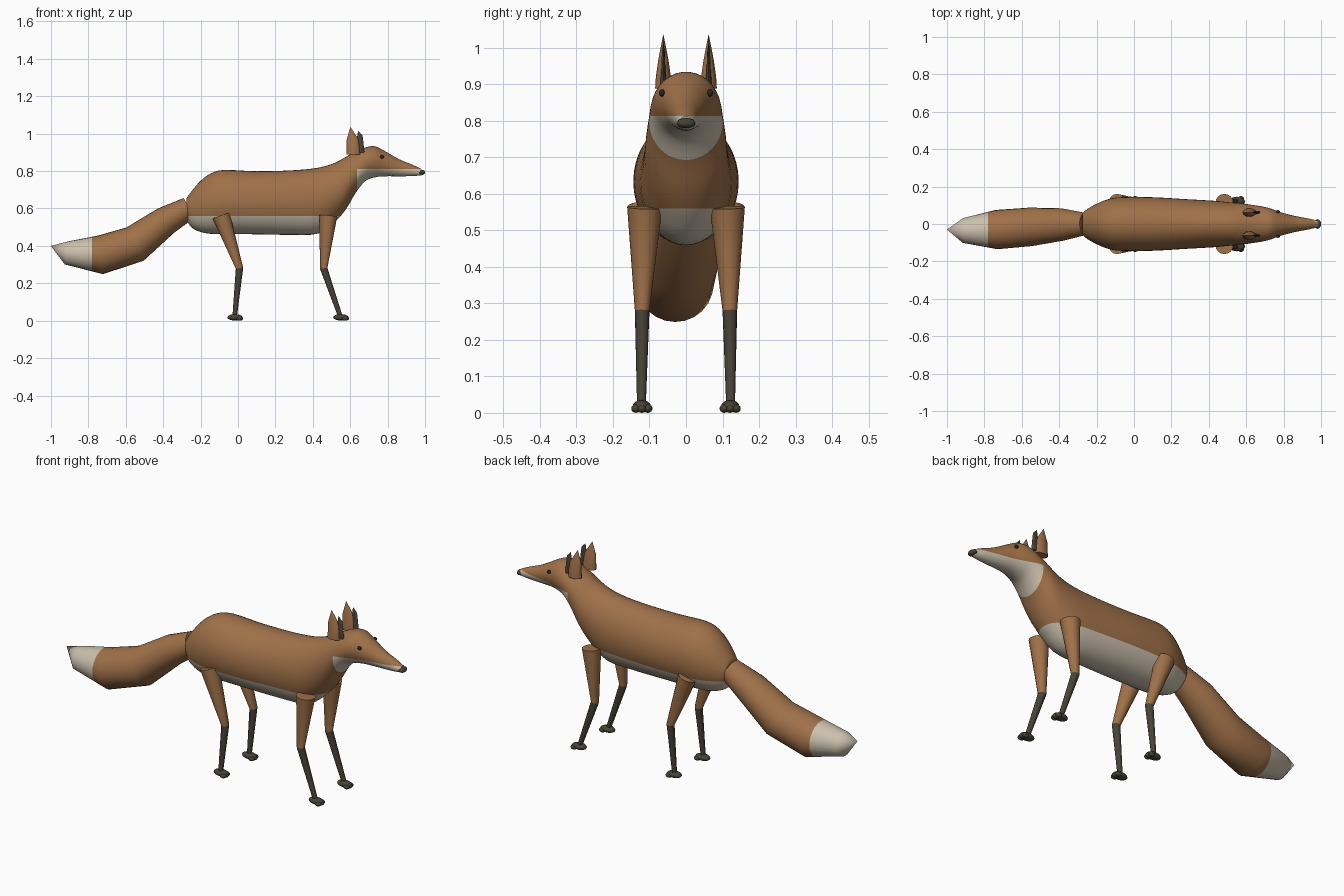
import bpy, bmesh, math
from mathutils import Vector

if "Cube" in bpy.data.objects:
    bpy.data.objects.remove(bpy.data.objects["Cube"])


def material(name, rgb):
    m = bpy.data.materials.new(name)
    m.diffuse_color = (*rgb, 1)
    m.use_nodes = True
    m.node_tree.nodes["Principled BSDF"].inputs["Base Color"].default_value = m.diffuse_color
    return m


RUST = material("rust fur", (0.35, 0.165, 0.066))
CREAM = material("cream fur", (0.60, 0.53, 0.42))
DARK = material("dark fur", (0.062, 0.056, 0.038))
BLACK = material("eye black", (0.02, 0.02, 0.018))


def finish(name, bm, mats, rule=None, angle=40):
    """Turn a bmesh into a smooth object, colouring faces by a rule."""
    bmesh.ops.remove_doubles(bm, verts=bm.verts, dist=1e-5)
    bmesh.ops.recalc_face_normals(bm, faces=bm.faces)
    if rule:
        for f in bm.faces:
            f.material_index = int(rule(f.calc_center_median()))
    me = bpy.data.meshes.new(name)
    bm.to_mesh(me)
    bm.free()
    for m in mats:
        me.materials.append(m)
    me.shade_smooth()
    me.set_sharp_from_angle(angle=math.radians(angle))
    ob = bpy.data.objects.new(name, me)
    bpy.context.collection.objects.link(ob)
    return ob


def loft(rings, sides):
    """Skin a list of (centre, u axis, v axis) ellipses, with end caps."""
    bm = bmesh.new()
    rows = []
    for c, u, v in rings:
        rows.append([bm.verts.new(c + u * math.cos(a) + v * math.sin(a))
                     for a in (2 * math.pi * i / sides for i in range(sides))])
    for r, s in zip(rows, rows[1:]):
        for i in range(sides):
            j = (i + 1) % sides
            bm.faces.new((r[i], r[j], s[j], s[i]))
    for row, ring in ((rows[0], rings[0]), (rows[-1], rings[-1])):
        if ring[1].length > 1e-4:
            bm.faces.new(row)
    return bm


def path_rings(path):
    """Rings square to a path of (x, y, z, side radius, up radius)."""
    pts = [Vector(p[:3]) for p in path]
    out = []
    for i, p in enumerate(path):
        t = (pts[min(i + 1, len(pts) - 1)] - pts[max(i - 1, 0)]).normalized()
        u = Vector((0, 1, 0))
        u = (u - t * u.dot(t)).normalized()
        out.append((pts[i], u * p[3], t.cross(u) * p[4]))
    return out


def cut(bm, co, no):
    bmesh.ops.bisect_plane(bm, geom=bm.verts[:] + bm.edges[:] + bm.faces[:],
                           plane_co=co, plane_no=no, dist=1e-5)


def add_ball(bm, c, r, seg=16):
    res = bmesh.ops.create_uvsphere(bm, u_segments=seg, v_segments=seg // 2 + 2, radius=1)
    for v in res["verts"]:
        v.co = Vector((v.co.x * r[0] + c[0], v.co.y * r[1] + c[1], v.co.z * r[2] + c[2]))


def spline(keys, steps):
    """Catmull-Rom through tuples."""
    k = [keys[0]] + keys + [keys[-1]]
    out = []
    for i in range(1, len(k) - 2):
        for s in range(steps):
            t = s / steps
            out.append([0.5 * (2 * b + (c - a) * t + (2 * a - 5 * b + 4 * c - d) * t * t
                               + (3 * b - a - 3 * c + d) * t ** 3)
                        for a, b, c, d in zip(k[i - 1], k[i], k[i + 1], k[i + 2])])
    return out + [list(keys[-1])]


# Body, neck and head in one skin: x, top z, bottom z, half width
keys = [(-0.275, .655, .54, .058), (-.25, .69, .50, .08), (-.20, .748, .474, .108),
        (-.14, .79, .464, .132), (-.07, .806, .463, .143), (.10, .799, .462, .143),
        (.29, .804, .459, .132), (.43, .818, .466, .124), (.52, .845, .53, .115),
        (.58, .878, .60, .110), (.63, .905, .685, .102), (.68, .926, .746, .095),
        (.73, .933, .766, .083), (.78, .910, .772, .064), (.86, .864, .772, .043),
        (.93, .835, .773, .030), (.98, .812, .777, .018)]
rings = [(Vector((x, 0, (t + b) / 2)), Vector((0, w, 0)), Vector((0, 0, (t - b) / 2)))
         for x, t, b, w in spline(keys, 3)]
bm = loft(rings, 40)
cut(bm, (0, 0, .56), (0, 0, 1))
cut(bm, (0, 0, .812), (0, 0, 1))
cut(bm, (.635, 0, 0), (1, 0, 0))
finish("body_and_head", bm, [RUST, CREAM],
       lambda c: (c.z < .56 and c.x > -.27) or (c.x > .635 and c.z < .812))

# Tail with a cream tip
bm = loft(path_rings([(-.262, 0, .603, .06, .06), (-.385, -.003, .535, .087, .078),
                      (-.55, -.015, .41, .103, .10), (-.735, -.03, .352, .105, .104),
                      (-.915, -.035, .363, .066, .063), (-1, -.03, .40, 0, 0)]), 24)
cut(bm, (-.78, 0, 0), (1, 0, 0))
finish("tail", bm, [RUST, CREAM], lambda c: c.x < -.78, 50)

# Legs and paws: hip x, knee x, foot x
for place, hip, knee, foot in (("front", .483, .458, .548), ("hind", -.09, .008, -.018)):
    for side, s in (("right", -1), ("left", 1)):
        bm = loft(path_rings([(hip, .113 * s, .562, .048, .048),
                              (knee, .12 * s, .28, .02, .02),
                              (foot, .122 * s, .02, .012, .012)]), 16)
        finish(f"{place}_{side}_leg", bm, [RUST, DARK], lambda c: c.z < .28)
        bm = bmesh.new()
        add_ball(bm, (foot + .002, .121 * s, .018), (.041, .025, .017))
        for dy in (-.016, 0, .016):
            add_ball(bm, (foot + .029 - abs(dy) * .3, .121 * s + dy, .012),
                     (.018, .013, .012), 10)
        finish(f"{place}_{side}_paw", bm, [DARK])

# Ears with a dark inner blade, and eyes
for side, s in (("right", -1), ("left", 1)):
    y = .062 * s
    ear = [(.617, .888, .037, .023), (.617, .92, .036, .021),
           (.613, .968, .032, .014), (.601, 1.037, 0, 0)]
    bm = loft([(Vector((x, y, z)), Vector((rx, 0, 0)), Vector((0, ry, 0)))
               for x, z, rx, ry in ear], 14)
    finish(f"{side}_ear", bm, [RUST])
    inner = [(.652, .898, .024, .009), (.652, .94, .020, .006),
             (.652, .99, .014, .004), (.642, 1.015, 0, 0)]
    bm = loft([(Vector((x, y, z)), Vector((rx, 0, 0)), Vector((0, ry, 0)))
               for x, z, rx, ry in inner], 10)
    finish(f"{side}_inner_ear", bm, [DARK])
    bm = bmesh.new()
    add_ball(bm, (.77, .066 * s, .876), (.010, .008, .010), 12)
    finish(f"{side}_eye", bm, [BLACK])

# Nose
bm = bmesh.new()
add_ball(bm, (.982, 0, .793), (.018, .026, .014))
finish("nose", bm, [DARK])
